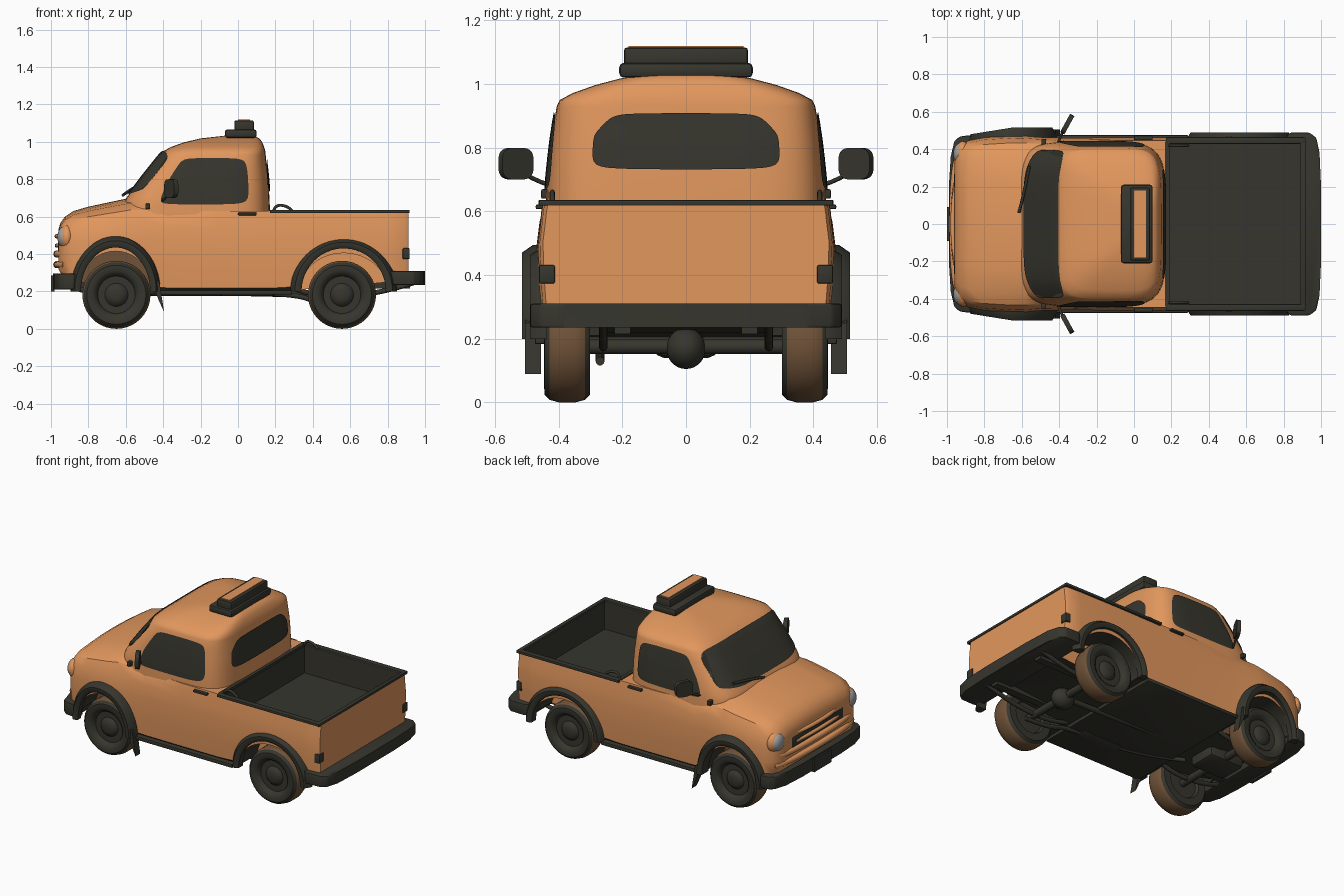
import bpy, bmesh, math
from mathutils import Vector, Matrix
from mathutils.bvhtree import BVHTree

if "Cube" in bpy.data.objects:
    bpy.data.objects.remove(bpy.data.objects["Cube"])


def material(name, rgb):
    m = bpy.data.materials.new(name)
    m.diffuse_color = (*rgb, 1)
    m.use_nodes = True
    m.node_tree.nodes["Principled BSDF"].inputs["Base Color"].default_value = m.diffuse_color
    return m


ORANGE = material("orange_paint", (0.76, 0.31, 0.11))
DARK = material("dark_rubber", (0.037, 0.036, 0.027))
BROWN = material("dusty_brown", (0.16, 0.085, 0.04))
GREY = material("lamp_grey", (0.36, 0.36, 0.36))


def finish(name, bm, *mats, angle=40):
    bmesh.ops.recalc_face_normals(bm, faces=bm.faces)
    me = bpy.data.meshes.new(name)
    bm.to_mesh(me)
    bm.free()
    ob = bpy.data.objects.new(name, me)
    bpy.context.collection.objects.link(ob)
    for m in mats:
        me.materials.append(m)
    smooth(ob, angle)
    return ob


def smooth(ob, angle=40):
    bpy.ops.object.select_all(action='DESELECT')
    ob.select_set(True)
    bpy.context.view_layer.objects.active = ob
    bpy.ops.object.shade_smooth_by_angle(angle=math.radians(angle))


def bevel(bm, w):
    if w:
        bmesh.ops.bevel(bm, geom=bm.edges[:], offset=w, segments=2, profile=0.5, affect='EDGES')


def box(name, lo, hi, mat, bev=0.0):
    bm = bmesh.new()
    lo, hi = Vector(lo), Vector(hi)
    bmesh.ops.create_cube(bm, size=1, matrix=Matrix.Diagonal((*(hi - lo), 1)))
    bevel(bm, bev)
    bm.transform(Matrix.Translation((lo + hi) / 2))
    return finish(name, bm, mat)


def loft(rings):
    bm = bmesh.new()
    vs = [[bm.verts.new(p) for p in r] for r in rings]
    n = len(vs[0])
    for a, b in zip(vs, vs[1:]):
        for i in range(n):
            bm.faces.new((a[i], a[(i + 1) % n], b[(i + 1) % n], b[i]))
    bm.faces.new(vs[0])
    bm.faces.new(vs[-1])
    return bm


def prism(name, pts, axis, lo, hi, mat, bev=0.0):
    put = {'x': lambda p, t: (t, *p), 'y': lambda p, t: (p[0], t, p[1]), 'z': lambda p, t: (*p, t)}[axis]
    bm = loft([[put(p, t) for p in pts] for t in (lo, hi)])
    bevel(bm, bev)
    return finish(name, bm, mat)


def ball(name, c, r, mat):
    bm = bmesh.new()
    bmesh.ops.create_uvsphere(bm, u_segments=24, v_segments=14, radius=1,
                              matrix=Matrix.Translation(c) @ Matrix.Diagonal((*r, 1)))
    return finish(name, bm, mat)


def tube(name, pts, r, mat):
    cu = bpy.data.curves.new(name, 'CURVE')
    cu.dimensions, cu.bevel_depth, cu.bevel_resolution, cu.use_fill_caps = '3D', r, 3, True
    sp = cu.splines.new('NURBS' if len(pts) > 2 else 'POLY')
    sp.points.add(len(pts) - 1)
    for p, q in zip(sp.points, pts):
        p.co = (*q, 1)
    if len(pts) > 2:
        sp.use_endpoint_u, sp.order_u = True, 3
    ob = bpy.data.objects.new(name, cu)
    cu.materials.append(mat)
    bpy.context.collection.objects.link(ob)


# ---- lower body: hood, doors and bed lofted along x
HOOD = [(0, 0), (.93, 0), (.985, .05), (1, .3), (1, .55), (.975, .75), (.92, .87), (.78, .945), (.5, .975), (.25, .995), (0, 1)]
BED = [(0, 0), (.95, 0), (.985, .04), (1, .3), (1.01, .65), (.995, .8), (.985, .92), (.975, 1), (.5, 1), (.25, 1), (0, 1)]
stations = [(-.96, .34, .32, .53, 0), (-.95, .39, .30, .565, 0), (-.925, .425, .28, .60, 0), (-.88, .447, .26, .63, 0),
            (-.8, .462, .24, .653, 0), (-.65, .472, .21, .685, 0), (-.58, .47, .2, .70, 0), (-.48, .462, .2, .70, .1),
            (-.36, .457, .2, .635, .8), (-.1, .457, .2, .63, 1), (.17, .457, .2, .63, 1), (.5, .462, .22, .63, 1),
            (.8, .46, .25, .63, 1), (.895, .455, .27, .63, 1), (.912, .445, .28, .625, 1)]
rings = []
for x, w, zb, zt, k in stations:
    half = [((a[0] * (1 - k) + b[0] * k) * w, zb + (a[1] * (1 - k) + b[1] * k) * (zt - zb)) for a, b in zip(HOOD, BED)]
    rings.append([(x, y, z) for y, z in half] + [(x, -y, z) for y, z in half[-2:0:-1]])
body = finish("body", loft(rings), ORANGE)

# ---- cutters for the bed and wheel wells
ARCHES = [("front", -.655, .20, .215), ("rear", .565, .235, .205)]
cutters = [box("bed_cutter", (.185, -.43, .44), (.895, .43, .8), DARK)]
for tag, cx, rx, rz in ARCHES:
    for s in (1, -1):
        ell = [(cx + rx * math.cos(i * math.tau / 48), .2 + rz * math.sin(i * math.tau / 48)) for i in range(48)]
        cutters.append(prism(tag + "_well_cutter", ell, 'y', s * .27, s * .65, DARK))
for c in cutters:
    c.hide_render = True
    m = body.modifiers.new("cut", 'BOOLEAN')
    m.operation, m.solver, m.object = 'DIFFERENCE', 'EXACT', c
dg = bpy.context.evaluated_depsgraph_get()
cut = bpy.data.meshes.new_from_object(body.evaluated_get(dg))
body.modifiers.clear()
body.data = cut
for c in cutters:
    bpy.data.objects.remove(c)
cut.materials.clear()
for m in (ORANGE, DARK, BROWN):
    cut.materials.append(m)
for f in cut.polygons:
    c, n = f.center, f.normal
    in_bed = .18 < c.x < .9 and abs(c.y) < .432 and .43 < c.z < .629
    in_well = any(math.hypot((c.x - cx) / rx, (c.z - .2) / rz) < 1.03 for _, cx, rx, rz in ARCHES) and abs(c.y) < .45
    f.material_index = int(in_bed or n.z < -.5 or (in_well and abs(n.y) < .5))
    if in_well and abs(n.y) > .5 and c.x < 0:
        f.material_index = 2
smooth(body, 35)

# ---- cab lofted upward with rounded sections
cab_rings = []
for z, xf, xb, hw in [(.58, -.62, .172, .44), (.66, -.615, .17, .439), (.70, -.597, .168, .437), (.76, -.553, .165, .431),
                      (.82, -.508, .16, .424), (.88, -.46, .153, .415), (.93, -.42, .148, .406), (.95, -.398, .146, .397),
                      (.972, -.36, .14, .355), (.997, -.29, .13, .285), (1.018, -.20, .115, .205), (1.035, -.05, .08, .09)]:
    ring = []
    for i in range(72):
        t = i * math.tau / 72
        p = lambda v: math.copysign(abs(v) ** .4, v)
        ring.append(((xf + xb) / 2 + (xb - xf) / 2 * p(math.cos(t)), hw * p(math.sin(t)), z))
    cab_rings.append(ring)
cab = finish("cab", loft(cab_rings), ORANGE, angle=50)
tree = BVHTree.FromPolygons([v.co for v in cab.data.vertices], [f.vertices[:] for f in cab.data.polygons])


# ---- windows: rounded outlines laid onto the cab surface
def window(name, pts, place, direction, cuts=(.11, .2, .25)):
    pts, aim = [Vector(p) for p in pts], Vector(direction)
    for k in cuts:
        pts = [q for a, b in zip(pts, pts[1:] + pts[:1]) for q in (a.lerp(b, k), b.lerp(a, k))]
    fine = []
    for a, b in zip(pts, pts[1:] + pts[:1]):
        n = max(1, math.ceil((b - a).length / .035))
        fine += [a.lerp(b, i / n) for i in range(n)]
    mid = sum(fine, Vector((0, 0))) / len(fine)
    rows = []
    for k in range(9):
        row = []
        for q in fine:
            hit, nor, _, _ = tree.ray_cast(Vector(place(mid.lerp(q, 1 - k * .124))), aim)
            row.append(hit - nor * math.copysign(.006, nor.dot(aim)))
        rows.append(row)
    finish(name, loft(rows), DARK)


side = [(-.425, .665), (-.38, .78), (-.295, .912), (.045, .912), (.06, .665)]
for s, tag in ((1, "left"), (-1, "right")):
    window(tag + "_side_window", side, lambda p: (p.x, s * 2, p.y), (0, -s, 0))
window("windshield", [(-.395, .735), (-.385, .948), (.385, .948), (.395, .735), (.25, .715), (-.25, .715)],
       lambda p: (-2, p.x, p.y), (1, 0, 0))
window("rear_window", [(-.295, .732), (-.29, .84), (-.225, .908), (.225, .908), (.29, .84), (.295, .732)],
       lambda p: (2, p.x, p.y), (-1, 0, 0), (.13, .22, .25))

# ---- wheel arch trims
for tag, cx, ro, ri, yo in (("front", -.655, (.24, .295), (.185, .235), .515), ("rear", .565, (.285, .285), (.225, .23), .49)):
    for s in (1, -1):
        rows = []
        for i in range(33):
            t = math.pi * i / 32
            yt = yo - (.035 * max(0, -math.cos(t)) if cx < 0 else 0)
            row = []
            for k, y in ((0, .436), (0, yt - .01), (.25, yt), (.6, yt), (1, yt - .035), (1, .436)):
                rx, rz = (ri[j] + (ro[j] - ri[j]) * k for j in (0, 1))
                row.append((cx + rx * math.cos(t), s * y, .2 + rz * math.sin(t)))
            rows.append(row)
        finish(tag + "_arch_trim", loft(rows), DARK)

# ---- wheels
PROFILE = [(.03, .064), (.05, .055), (.062, .04), (.10, .04), (.108, .058), (.13, .073), (.158, .071), (.174, .055),
           (.182, .025), (.182, -.025), (.174, -.055), (.158, -.071), (.11, -.07), (.10, -.05), (.03, -.05)]
for tag, cx in (("front", -.65), ("rear", .556)):
    for s in (1, -1):
        bm = loft([[(cx + r * math.cos(i * math.tau / 40), s * (.373 + h), .182 + r * math.sin(i * math.tau / 40))
                    for i in range(40)] for r, h in PROFILE])
        for f in bm.faces:
            c = f.calc_center_median()
            f.material_index = int(math.hypot(c.x - cx, c.z - .182) > .168)
        finish(tag + "_wheel", bm, DARK, BROWN)
    tube(tag + "_axle", [(cx, -.34, .175), (cx, .34, .175)], .024, DARK)

# ---- bumpers, plate, sill and bed rim
rear = [(.80, .46), (.84, .49), (.94, .488), (.975, .46), (.992, .38), (1, .2)]
front = [(-.86, .44), (-.875, .475), (-.93, .468), (-.96, .445), (-.98, .36), (-.99, .2)]
for name, pts, lo, hi in (("rear_bumper", rear, .235, .31), ("front_bumper", front, .21, .295)):
    prism(name, pts + [(x, -y) for x, y in pts[::-1]], 'z', lo, hi, DARK, .008)
box("front_plate", (-1, -.09, .2), (-.98, .09, .285), DARK)
box("sill", (-.43, -.475, .183), (.29, .475, .208), DARK, .006)
for s in (1, -1):
    box("bed_side_rim", (.17, s * .446 - .018, .618), (.915, s * .446 + .018, .636), DARK, .004)
box("bed_front_rim", (.165, -.44, .618), (.19, .44, .636), DARK)
box("tailgate_rim", (.89, -.462, .618), (.917, .462, .636), DARK, .004)

# ---- nose: grille, bars and headlights
box("grille", (-.963, -.27, .40), (-.93, .27, .485), DARK, .008)
for z, w, r in ((.495, .24, .013), (.445, .28, .012), (.40, .39, .02), (.343, .40, .02)):
    tube("grille_bar", [(-.925, -w, z), (-.968, -w * .85, z), (-.968, w * .85, z), (-.925, w, z)], r, ORANGE)
for s in (1, -1):
    ball("headlight_rim", (-.915, s * .375, .49), (.04, .068, .068), ORANGE)
    ball("headlight", (-.93, s * .375, .49), (.036, .057, .057), GREY)

    # ---- small side fittings
    head = []
    for i in range(28):
        c, n = math.cos(i * math.tau / 28), math.sin(i * math.tau / 28)
        head.append((math.copysign(abs(c) ** .6, c) * .056, math.copysign(abs(n) ** .6, n) * .05))
    mirror = prism("mirror", head, 'x', -.013, .013, DARK)
    mirror.data.transform(Matrix.Translation((-.357, s * .534, .75)) @ Matrix.Rotation(-s * .5, 4, 'Z'))
    tube("mirror_arm", [(-.41, s * .42, .68), (-.395, s * .47, .695), (-.37, s * .51, .72)], .007, DARK)
    box("door_handle", (.0, s * .46 - .012, .607), (.10, s * .46 + .012, .622), DARK, .005)
    box("side_marker", (-.495, s * .435 - .02, .64), (-.47, s * .435 + .02, .67), DARK, .005)
    box("tail_light", (.88, s * .437 - .025, .373), (.918, s * .437 + .025, .432), DARK, .006)
    tube("bed_hook", [(.19, s * .42, .63), (.2, s * .42, .665), (.27, s * .42, .655), (.29, s * .42, .63)], .008, DARK)
    flap = [(-.47, .28), (-.42, .25), (-.395, .09), (-.425, .155)]
    prism("mudflap", flap, 'y', s * .455, s * .505, DARK)
    # leaf springs and frame rails
    tube("rear_spring", [(.3, s * .26, .215), (.556, s * .26, .12), (.95, s * .26, .25)], .014, DARK)
    tube("front_spring", [(-.95, s * .26, .25), (-.65, s * .26, .12), (-.42, s * .26, .21)], .014, DARK)
    box("frame_rail", (-.92, s * .2 - .025, .215), (.92, s * .2 + .025, .27), DARK)
    box("front_valance", (-.90, s * .43 - .02, .21), (-.85, s * .43 + .02, .28), DARK)

# ---- wiper
tube("wiper", [(-.615, .06, .715), (-.58, .2, .74), (-.56, .31, .752)], .008, DARK)

# ---- roof lamp box
box("roof_lamp_base", (-.07, -.21, 1.02), (.10, .21, 1.067), DARK, .015)
box("roof_lamp", (-.02, -.195, 1.05), (.085, .195, 1.115), DARK, .01)
box("roof_lamp_stripe", (.0, -.18, 1.112), (.065, .18, 1.12), ORANGE)

# ---- running gear below
ball("differential", (.556, 0, .17), (.075, .062, .065), DARK)
tube("drive_shaft", [(.556, 0, .18), (-.3, 0, .2)], .018, DARK)
box("gearbox", (-.78, -.1, .14), (-.52, .1, .26), DARK, .03)
tube("exhaust", [(-.5, -.12, .19), (-.2, -.27, .19), (.3, -.27, .19), (.45, -.27, .13), (.62, -.27, .13)], .014, DARK)
box("muffler", (-.1, -.32, .175), (.2, -.22, .22), DARK, .015)
